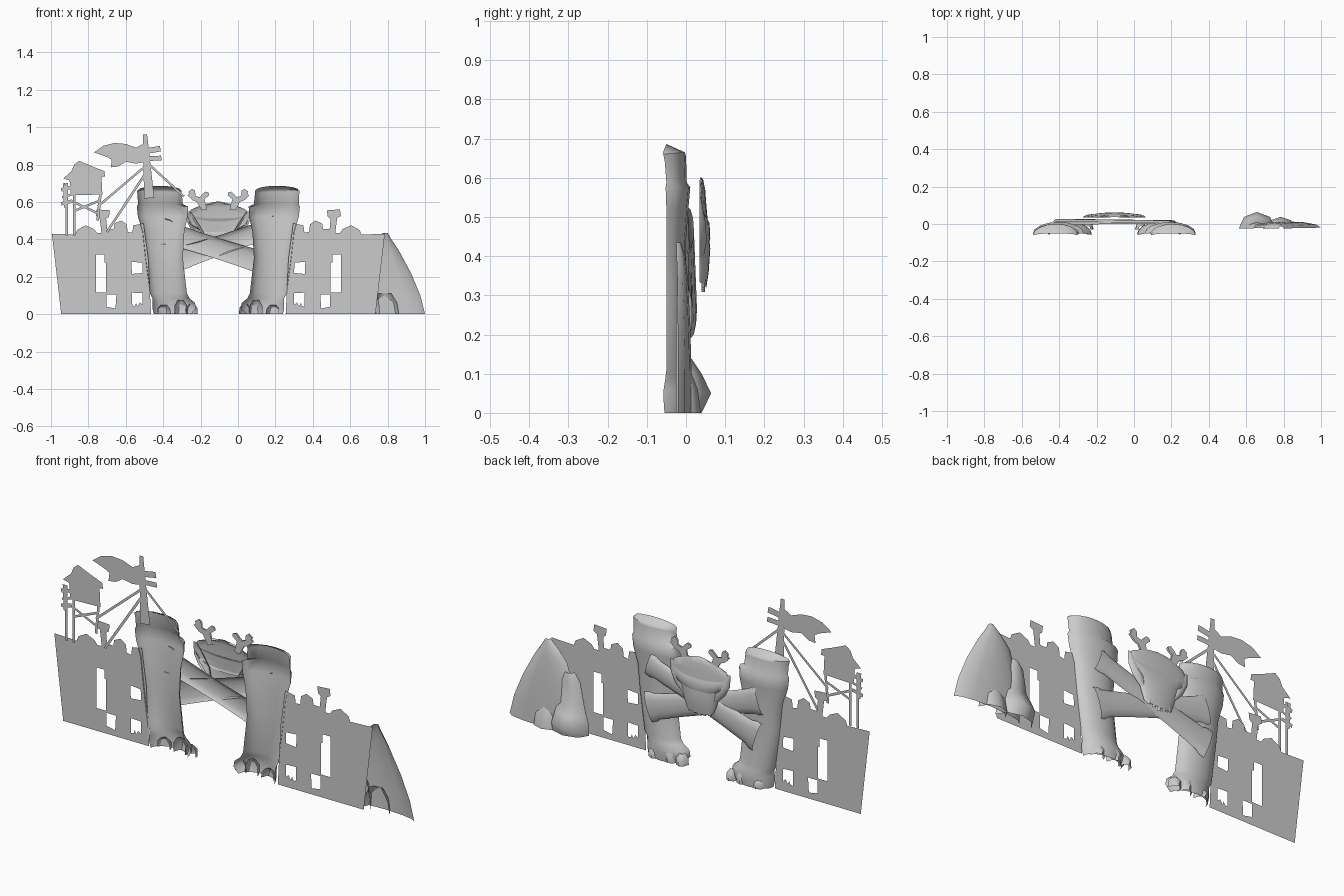
import bpy, bmesh
from math import pi, sin, cos, atan2
from mathutils import Vector, Matrix
from mathutils.geometry import tessellate_polygon

CX = -0.105   # symmetry axis of the gateway


def finish(name, bm, smooth=False, matrix=None):
    if matrix:
        bm.transform(matrix)
    bm.normal_update()
    bad = [f for f in bm.faces if f.normal.y < 0]
    if bad:
        bmesh.ops.reverse_faces(bm, faces=bad)
    me = bpy.data.meshes.new(name)
    bm.to_mesh(me)
    bm.free()
    ob = bpy.data.objects.new(name, me)
    bpy.context.collection.objects.link(ob)
    if smooth:
        bpy.ops.object.select_all(action='DESELECT')
        ob.select_set(True)
        bpy.context.view_layer.objects.active = ob
        bpy.ops.object.shade_smooth_by_angle(angle=0.9)
    return ob


def cutout(name, shapes, y, side=1, cx=0.0):
    """Flat card; each shape is a list of loops, outline first then holes."""
    bm = bmesh.new()
    for loops in shapes:
        vec = [[Vector((cx + side * x, z, 0)) for x, z in lp] for lp in loops]
        verts = [bm.verts.new((v.x, y, v.y)) for lp in vec for v in lp]
        for tri in tessellate_polygon(vec):
            bm.faces.new([verts[i] for i in tri])
    return finish(name, bm)


def shell(name, rows, n=8, side=1, cx=0.0, matrix=None):
    """Open half-round shell; row = z, x0, x1, y, depth, rise in the middle."""
    bm = bmesh.new()
    rings = []
    for z, x0, x1, y, d, rise in rows:
        ring = []
        for i in range(n + 1):
            t = pi * i / n
            x = (x0 + x1) / 2 - cos(t) * (x1 - x0) / 2
            ring.append(bm.verts.new((cx + side * x, y + d * sin(t), z + rise * sin(t))))
        rings.append(ring)
    for a, b in zip(rings, rings[1:]):
        for i in range(n):
            bm.faces.new((a[i], a[i + 1], b[i + 1], b[i]))
    return finish(name, bm, True, matrix)


def bar(x0, z0, x1, z1, w0=0.012, w1=None):
    w1 = w1 or w0
    d = Vector((x1 - x0, z1 - z0)).normalized()
    p = Vector((-d.y, d.x)) / 2
    return [[(x0 + p.x * w0, z0 + p.y * w0), (x0 - p.x * w0, z0 - p.y * w0),
             (x1 - p.x * w1, z1 - p.y * w1), (x1 + p.x * w1, z1 + p.y * w1)]]


# Fortress walls with battlements and windows, plus the two gate towers
wall = [(.36, 0), (.84, 0), (.89, .43), (.765, .425), (.755, .45), (.71, .475), (.665, .455),
        (.65, .435), (.625, .435), (.635, .515), (.655, .525), (.65, .56), (.58, .555),
        (.585, .52), (.6, .51), (.595, .455), (.56, .455), (.555, .485), (.52, .5),
        (.49, .48), (.485, .44), (.46, .435), (.455, .475), (.40, .485), (.375, .3)]
windows = [[(.60, .275), (.61, .275), (.61, .32), (.655, .32), (.655, .115), (.60, .115)],
           [(.55, .03), (.545, .105), (.598, .105), (.598, .04)],
           [(.405, .22), (.407, .275), (.465, .28), (.462, .215)],
           [(.405, .05), (.405, .112), (.462, .115), (.46, .04), (.445, .045), (.44, .06),
            (.432, .042), (.42, .062)]]
tower = [(0, .145, .345, -.055, .062, 0), (.03, .12, .352, -.057, .067, 0),
         (.06, .125, .352, -.057, .067, 0), (.085, .155, .352, -.053, .058, 0),
         (.11, .168, .365, -.05, .05, 0), (.3, .19, .39, -.05, .05, 0),
         (.44, .182, .405, -.05, .05, 0), (.52, .165, .43, -.05, .056, 0),
         (.575, .162, .436, -.052, .063, 0), (.588, .19, .43, -.05, .052, 0),
         (.64, .195, .432, -.054, .054, .015), (.66, .197, .435, -.058, .055, .005),
         (.662, .2, .43, -.06, .01, .024)]
for side, tag in ((1, "right"), (-1, "left")):
    cutout(f"{tag}_wall", [[wall] + windows], -.046, side, CX)
    shell(f"{tag}_gate_tower", tower, 8, side, CX)
    # rubble stones at the tower foot
    for k, (x, w, h) in enumerate(((.14, .06, .055), (.2, .07, .075), (.29, .07, .05))):
        shell(f"{tag}_foot_stone_{k}", [(0, x - w / 2, x + w / 2, -.03, .04, 0),
              (h * .6, x - w * .45, x + w * .5, -.03, .042, 0),
              (h, x - w * .2, x + w * .25, -.03, .02, 0)], 4, side, CX)

# Crossed logs between the towers
def log(name, x0, z0, x1, z1, y0, y1, w0, w1):
    L = Vector((x1 - x0, z1 - z0)).length
    rows = []
    for f in (0, .04, .08, .3, .5, .7, .92, .96, 1):
        w = w0 + (w1 - w0) * f
        w *= 1.12 if f in (0, .04, .96, 1) else 1 - .15 * sin(pi * f)
        rows.append((f * L, -w, w, y0 + (y1 - y0) * f, .016, 0))
    rot = Matrix.Rotation(atan2(x1 - x0, z1 - z0), 4, 'Y')
    shell(name, rows, 6, matrix=Matrix.Translation((x0, 0, z0)) @ rot)

log("rising_log", -.406, .265, .207, .47, .012, .004, .07, .052)
log("falling_log", -.41, .446, .21, .25, -.002, .0, .062, .066)

# Skull over the gate: crown, brow, muzzle, teeth, crossed bone ends
shell("skull_crown", [(.47, -.15, .15, .035, .022, 0), (.53, -.165, .165, .034, .018, 0),
      (.56, -.145, .145, .034, .015, .01), (.58, -.09, .09, .034, .01, .015),
      (.59, -.03, .03, .034, .003, .012)], 10, cx=CX)
shell("skull_brow", [(.455, -.1, .1, .036, .02, -.03), (.48, -.145, .145, .036, .026, -.035),
      (.52, -.165, .165, .036, .024, -.035), (.54, -.16, .16, .035, .012, -.03)], 10, cx=CX)
shell("skull_muzzle", [(.335, -.075, .075, .034, .018, -.015), (.37, -.09, .09, .034, .024, -.01),
      (.42, -.105, .105, .034, .028, 0), (.47, -.145, .145, .034, .022, 0)], 10, cx=CX)
for i in range(5):
    x = -.056 + i * .028
    shell(f"tooth_{i}", [(.308 + abs(i - 2) * .006, x - .008, x + .008, .04, .008, 0),
          (.345, x - .012, x + .012, .04, .01, 0)], 4, cx=CX)
for side, tag in ((1, "right"), (-1, "left")):
    shell(f"{tag}_cheek", [(.40, .07, .10, .034, .012, 0), (.44, .08, .14, .034, .02, 0),
          (.49, .11, .165, .034, .016, 0), (.55, .15, .168, .034, .004, 0)], 5, side, CX)
    bone = [(.06, .56), (.09, .555), (.115, .60), (.14, .61), (.165, .635), (.155, .645),
            (.16, .655), (.14, .67), (.125, .66), (.122, .632), (.10, .625), (.07, .655),
            (.052, .65), (.05, .635), (.075, .615)]
    for layer, y in (("back", .034), ("front", .042)):
        cutout(f"{tag}_bone_{layer}", [[bone]], y, side, CX)

# Boulders beside the right wall
shell("tall_boulder", [(0, .63, 1.0, -.02, .034, 0), (.1, .63, .975, -.02, .034, 0),
      (.22, .645, .925, -.021, .032, 0), (.34, .68, .86, -.022, .027, 0),
      (.40, .735, .82, -.024, .022, 0), (.435, .775, .80, -.025, .012, 0)], 6)
shell("low_boulder", [(0, .56, .76, -.025, .065, 0), (.05, .56, .755, -.025, .089, 0),
      (.1, .575, .745, -.025, .065, 0), (.14, .585, .735, -.025, .038, 0),
      (.26, .61, .71, -.025, .034, 0), (.3, .64, .69, -.025, .024, 0)], 4)
shell("side_boulder", [(0, .71, .86, -.02, .058, 0), (.06, .72, .85, -.02, .05, 0),
      (.11, .75, .82, -.02, .03, 0)], 4)

# Flag mast with pennant, crossbars and ropes
FY = -.063
pennant = [(-.77, .865), (-.72, .90), (-.66, .915), (-.6, .91), (-.545, .89), (-.49, .92),
           (-.485, .815), (-.545, .805), (-.6, .815), (-.64, .79), (-.68, .785), (-.675, .825),
           (-.70, .84)]
cutout("flag", [[pennant]], FY)
cutout("flag_mast", [bar(-.497, .96, -.475, .62, .022, .055), bar(-.53, .865, -.415, .885, .03),
                     bar(-.5, .83, -.41, .835, .025)], FY)
cutout("mast_ropes", [bar(-.485, .80, -.75, .575), bar(-.48, .775, -.70, .44, .013),
                      bar(-.475, .80, -.29, .63)], FY)

# Lookout hut on stilts
hut = [(-.935, .725), (-.9, .715), (-.895, .635), (-.725, .64), (-.73, .735), (-.71, .735),
       (-.715, .765), (-.78, .79), (-.85, .82), (-.875, .80), (-.89, .765)]
cutout("lookout_hut", [[hut]], FY)
cutout("hut_stilts", [bar(-.915, .70, -.915, .42, .014), bar(-.875, .64, -.875, .42, .013),
                      bar(-.735, .65, -.75, .50, .014), bar(-.945, .665, -.885, .68, .018),
                      bar(-.945, .59, -.885, .605, .018), bar(-.94, .625, -.89, .64, .012),
                      bar(-.88, .60, -.74, .535), bar(-.88, .55, -.745, .605),
                      bar(-.93, .70, -.925, .57, .012)], FY)
